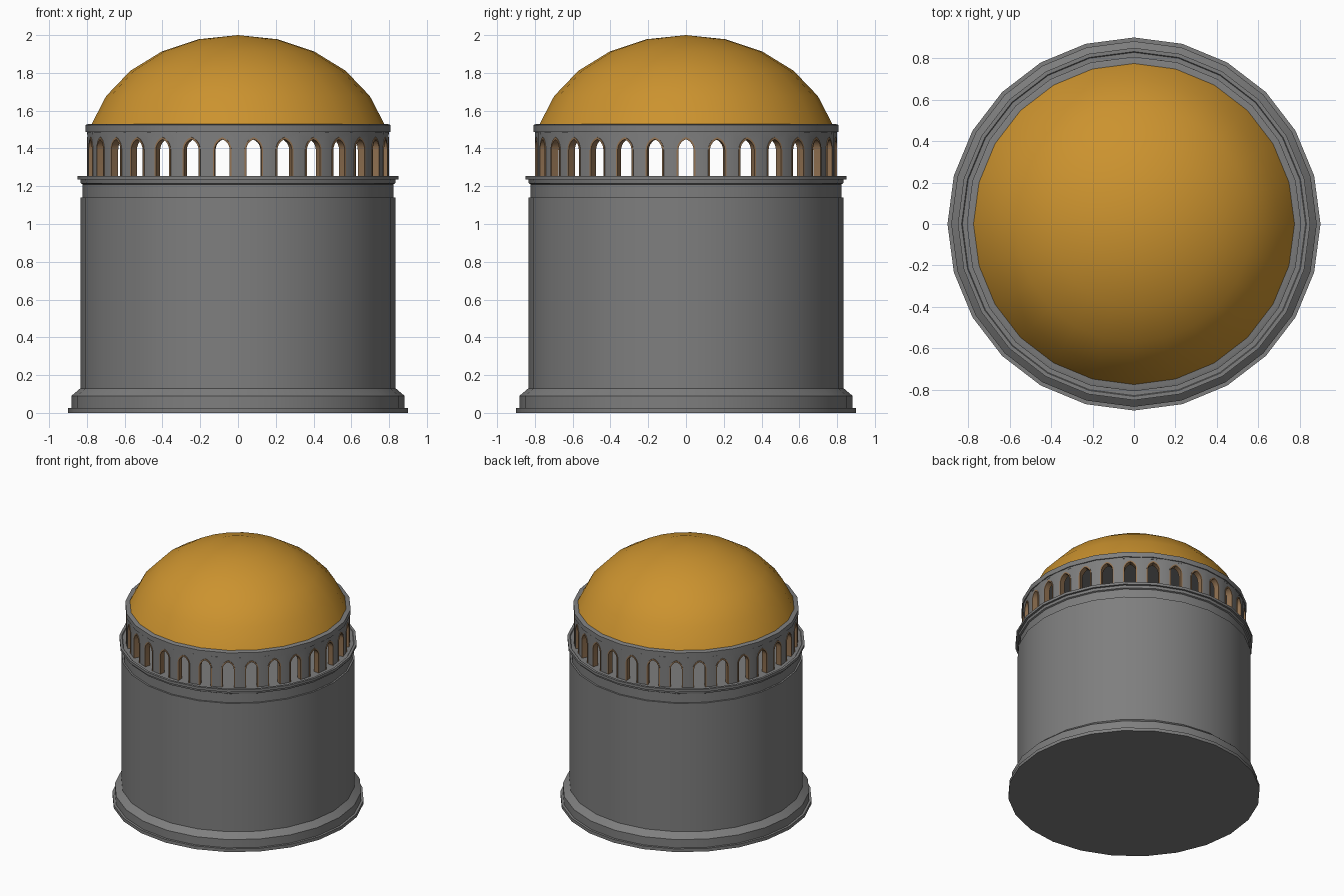
import bpy, bmesh
from math import sin, cos, pi, radians, atan2

if "Cube" in bpy.data.objects:
    bpy.data.objects.remove(bpy.data.objects["Cube"])

def material(name, rgb):
    m = bpy.data.materials.new(name)
    m.diffuse_color = (*rgb, 1)
    m.use_nodes = True
    m.node_tree.nodes["Principled BSDF"].inputs["Base Color"].default_value = m.diffuse_color
    return m

GOLD = material("gold", (0.6, 0.29, 0.028))
BROWN = material("brown", (0.29, 0.17, 0.085))
STONE = material("dark_stone", (0.21, 0.21, 0.21))

def finish(name, bm, mat):
    bmesh.ops.recalc_face_normals(bm, faces=bm.faces)
    me = bpy.data.meshes.new(name)
    bm.to_mesh(me)
    bm.free()
    ob = bpy.data.objects.new(name, me)
    bpy.context.collection.objects.link(ob)
    me.materials.append(mat)
    bpy.ops.object.select_all(action='DESELECT')
    ob.select_set(True)
    bpy.context.view_layer.objects.active = ob
    bpy.ops.object.shade_smooth_by_angle(angle=radians(28))
    return ob

def lathe(name, profile, mat, sides=24):
    """Revolve (radius, z) points; a zero radius becomes a single pole."""
    bm = bmesh.new()
    rings = []
    for r, z in profile:
        n = 1 if r == 0 else sides
        rings.append([bm.verts.new((r * cos(2 * pi * i / sides), r * sin(2 * pi * i / sides), z))
                      for i in range(n)])
    for a, b in zip(rings, rings[1:]):
        for i in range(sides):
            j = (i + 1) % sides
            quad = [a[i % len(a)], a[j % len(a)], b[j % len(b)], b[i % len(b)]]
            bm.faces.new(list(dict.fromkeys(quad)))
    return finish(name, bm, mat)

def arch(h, z0, spring, rise, steps=5):
    """Pointed arch outline, left foot to right foot."""
    R = (h * h + rise * rise) / (2 * h)
    c = h - R
    top = atan2(rise, -c)
    right = [(c + R * cos(top * i / steps), spring + R * sin(top * i / steps))
             for i in range(steps + 1)]
    right[-1] = (0, spring + rise)
    right = [(h, z0)] + right
    return [(-x, z) for x, z in right] + right[-2::-1]

def add_slab(bm, front, back, d_front, d_back, angle):
    """Solid between two matching outlines at two distances from the axis."""
    def place(pts, d):
        return [bm.verts.new((d * cos(angle) - u * sin(angle),
                              d * sin(angle) + u * cos(angle), z)) for u, z in pts]
    f, b = place(front, d_front), place(back, d_back)
    bm.faces.new(f)
    bm.faces.new(b[::-1])
    n = len(f)
    for i in range(n):
        j = (i + 1) % n
        bm.faces.new((f[j], f[i], b[i], b[j]))

# Tower body with stepped plinth and cornice
lathe("tower_body", [(0, 0), (0.9, 0), (0.9, 0.025), (0.882, 0.025), (0.882, 0.09),
                     (0.835, 0.13), (0.835, 1.14), (0.822, 1.14), (0.822, 1.21),
                     (0.832, 1.215), (0.835, 1.235), (0.85, 1.235), (0.85, 1.255),
                     (0.832, 1.255), (0.828, 1.25), (0, 1.25)], STONE)

# Ring of 30 pointed openings with brown linings
COUNT, R_OUT, R_IN = 30, 0.8, 0.762
Z0, Z1 = 1.245, 1.485
half = pi / COUNT
wall, trim = bmesh.new(), bmesh.new()
outer = arch(0.049, Z0, 1.392, 0.068)
inner = arch(0.040, Z0, 1.392, 0.056)
for k in range(COUNT):
    ang = 2 * pi * k / COUNT
    def panel(r):
        w = r * sin(half)
        return [(-w, Z0)] + outer + [(w, Z0), (w, Z1), (-w, Z1)]
    add_slab(wall, panel(R_OUT), panel(R_IN), R_OUT * cos(half), R_IN * cos(half), ang)
    loop = outer + inner[::-1]
    add_slab(trim, loop, loop, R_OUT * cos(half) + 0.004, R_IN * cos(half) - 0.003, ang)
# merge neighbouring panels and drop the hidden walls between them
bmesh.ops.remove_doubles(wall, verts=wall.verts, dist=1e-4)
hidden = [f for f in wall.faces
          if len(f.verts) == 4 and all(len(e.link_faces) > 2 for e in f.edges
                                       if abs(e.verts[0].co.z - e.verts[1].co.z) > 0.1)
          and f.calc_area() > 0.005 and abs(f.normal.z) < 0.1]
bmesh.ops.delete(wall, geom=hidden, context='FACES_ONLY')
finish("arcade_wall", wall, STONE)
finish("arch_linings", trim, BROWN)

# Band carrying the dome
lathe("dome_band", [(0, 1.475), (0.799, 1.475), (0.799, 1.487), (0.807, 1.487),
                    (0.807, 1.525), (0.79, 1.53), (0, 1.53)], STONE)

# Gold dome: upper part of a flattened sphere
dome = [(0.806 * sin(radians(a)), 2 - 0.645 * (1 - cos(radians(a)))) for a in range(0, 76, 15)]
lathe("dome", dome, GOLD)
